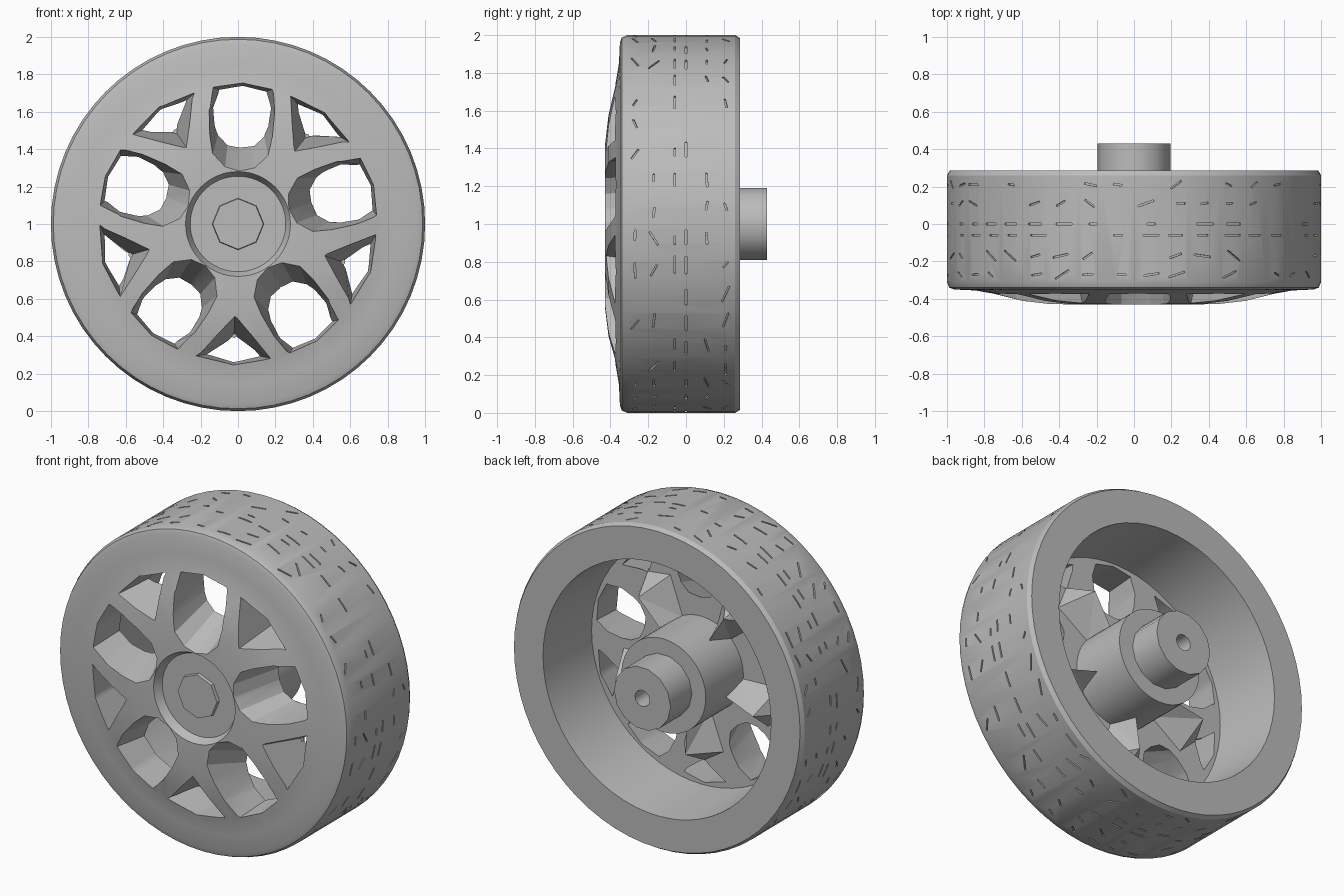
import bpy, bmesh, math, random
from mathutils import Matrix, Vector

random.seed(4)
default = bpy.data.objects.get("Cube")
if default:
    bpy.data.objects.remove(default, do_unlink=True)

grey = bpy.data.materials.new("plain_grey")
grey.use_nodes = True
colour = (0.5, 0.5, 0.5, 1)
grey.diffuse_color = colour
grey.node_tree.nodes["Principled BSDF"].inputs["Base Color"].default_value = colour

STEP = math.radians(72)
HOLE = math.radians(88)
SPOKE = HOLE - STEP / 2


def place(u, v, y, angle):
    """Radial u, tangential v and depth y to a point on the wheel."""
    c, s = math.cos(angle), math.sin(angle)
    return Vector((u * c - v * s, y, 1 + u * s + v * c))


def finish(bm, name):
    bmesh.ops.recalc_face_normals(bm, faces=bm.faces)
    mesh = bpy.data.meshes.new(name)
    bm.to_mesh(mesh)
    bm.free()
    mesh.materials.append(grey)
    obj = bpy.data.objects.new(name, mesh)
    bpy.context.collection.objects.link(obj)
    return obj


def revolve(name, profile, sides):
    """Turn a (radius, y) profile, open at the axis, into a solid."""
    bm = bmesh.new()
    rings = []
    for r, y in profile:
        n = sides if r else 1
        rings.append([bm.verts.new(place(r, 0, y, math.tau * i / sides)) for i in range(n)])
    for a, b in zip(rings, rings[1:]):
        for i in range(sides):
            j = (i + 1) % sides
            quad = [a[i % len(a)], a[j % len(a)], b[j % len(b)], b[i % len(b)]]
            bm.faces.new(list(dict.fromkeys(quad)))
    return finish(bm, name)


def loft(bm, front, back, angle, y0, y1):
    """Tapered prism from two half outlines mirrored across the radius."""
    def loop(half, y):
        full = half + [(u, -v) for u, v in reversed(half) if v]
        return [bm.verts.new(place(u, v, y, angle)) for u, v in full]
    a, b = loop(front, y0), loop(back, y1)
    bm.faces.new(a)
    bm.faces.new(b)
    for i in range(len(a)):
        j = (i + 1) % len(a)
        bm.faces.new((a[i], a[j], b[j], b[i]))


def smooth(obj, degrees=28):
    bpy.ops.object.select_all(action="DESELECT")
    obj.select_set(True)
    bpy.context.view_layer.objects.active = obj
    bpy.ops.object.shade_smooth_by_angle(angle=math.radians(degrees))


# Tyre, domed face, spoke plate and hub boss
wheel = revolve("wheel_body", [
    (0, -.38), (.255, -.38), (.28, -.43), (.45, -.428), (.6, -.41), (.75, -.372),
    (.85, -.355), (.96, -.35), (.987, -.34), (1, -.31), (1, .26), (.985, .285),
    (.785, .285), (.755, -.15), (.29, -.15), (.29, .22), (0, .22)], 64)

# Five rounded windows and five triangular ones between the spoke arms
bm = bmesh.new()
for k in range(5):
    loft(bm, [(.27, 0), (.29, .08), (.36, .15), (.46, .17), (.6, .18), (.73, .17), (.76, 0)],
         [(.43, 0), (.44, .07), (.49, .12), (.54, .14), (.62, .15), (.71, .12), (.735, 0)],
         HOLE + k * STEP, -.46, -.1)
    loft(bm, [(.48, 0), (.715, .22), (.76, 0)], [(.61, 0), (.7, .13), (.735, 0)],
         SPOKE + k * STEP, -.46, -.1)

# Short tread slits in rows around the tyre
for row, y in enumerate((-.27, -.17, -.06, 0, .11, .21)):
    for cell in range(40):
        if random.random() < .3:
            continue
        angle = math.tau * (cell + .5 + random.uniform(-.12, .12)) / 40
        tilt = 0 if row in (2, 3) else random.uniform(-.7, .7)
        length = random.uniform(.04, .1)
        turn = Matrix.Rotation(-angle, 4, "Y") @ Matrix.Rotation(tilt, 4, "X")
        size = Matrix.Diagonal((.025, .009, length, 1))
        bmesh.ops.create_cube(bm, size=1, matrix=Matrix.Translation(place(1, 0, y, angle)) @ turn @ size)
cutter = finish(bm, "window_cutter")
cutter.hide_render = True

cut = wheel.modifiers.new("windows", "BOOLEAN")
cut.operation = "DIFFERENCE"
cut.solver = "EXACT"
cut.object = cutter
bpy.context.view_layer.objects.active = wheel
bpy.ops.object.modifier_apply(modifier=cut.name)
bpy.data.objects.remove(cutter, do_unlink=True)
smooth(wheel)

# Raised eight-sided centre cap
revolve("centre_cap", [(0, -.37), (.14, -.37), (.135, -.4), (0, -.4)], 8)

# Axle stub with a small blind bore
stub = revolve("axle_stub", [(0, .2), (.195, .2), (.195, .43), (.05, .43), (.05, .32), (0, .32)], 14)
smooth(stub, 30)

# Pointed ribs behind the spokes
bm = bmesh.new()
for k in range(5):
    angle = SPOKE + k * STEP
    base = [bm.verts.new(place(u, v, -.17, angle)) for u, v in
            ((.25, .06), (.52, .15), (.61, 0), (.52, -.15), (.25, -.06))]
    peak = bm.verts.new(place(.5, 0, .03, angle))
    root = bm.verts.new(place(.25, 0, .0, angle))
    bm.faces.new(base)
    for a, b in zip(base[:4], base[1:]):
        bm.faces.new((a, b, peak))
    bm.faces.new((base[0], peak, root))
    bm.faces.new((base[4], root, peak))
    bm.faces.new((base[0], root, base[4]))
finish(bm, "spoke_ribs")
